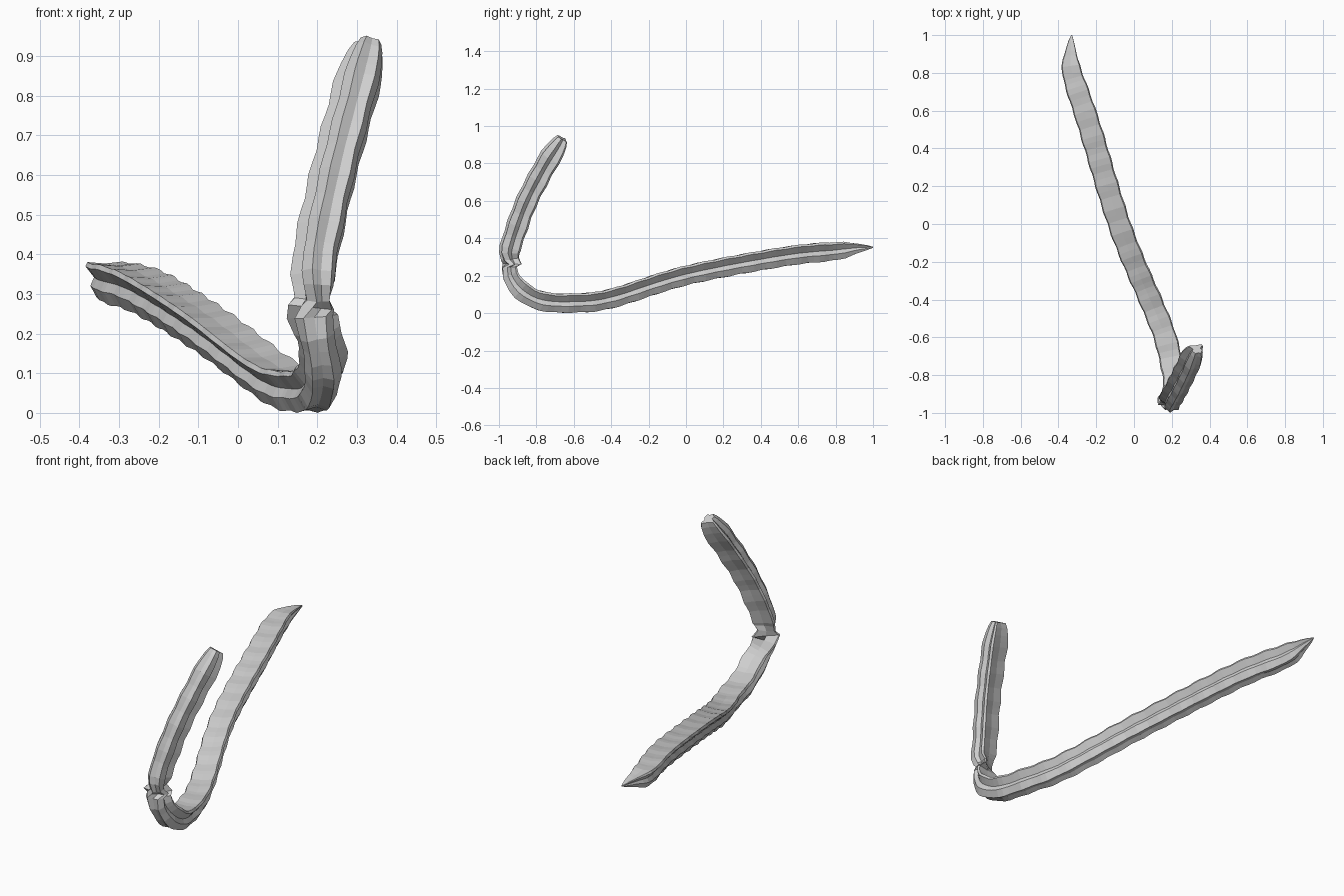
import bpy, bmesh, math
from mathutils import Vector, Matrix

cube = bpy.data.objects.get("Cube")
if cube:
    bpy.data.objects.remove(cube)

# Single flat colour
grey = bpy.data.materials.new("pale_grey")
grey.use_nodes = True
colour = (0.62, 0.62, 0.62, 1)
grey.diffuse_color = colour
grey.node_tree.nodes["Principled BSDF"].inputs["Base Color"].default_value = colour

# Stem path from pointed tip to blunt end: x, y, z, width, depth, twist in degrees
PATH = [
    (-.33, 1.0, .355, .05, .05, 0),
    (-.335, .92, .35, .48, .5, 0),
    (-.327, .8, .335, .88, .93, 0),
    (-.235, .52, .305, 1, 1, 0),
    (-.075, 0, .205, 1, 1, 0),
    (.09, -.4, .082, 1, 1, 0),
    (.165, -.6, .058, 1, 1, 0),
    (.203, -.77, .068, 1, 1, 0),
    (.215, -.88, .125, 1, 1, 0),
    (.2, -.935, .2, .98, .85, 0),
    (.19, -.945, .245, 1.05, .7, 5),
    (.195, -.938, .268, 1.15, .6, 35),
    (.195, -.945, .29, .75, .8, 30),
    (.198, -.948, .325, .88, .9, 18),
    (.203, -.928, .4, .98, .97, 15),
    (.245, -.855, .6, .98, .97, 15),
    (.297, -.75, .8, .98, .97, 15),
    (.32, -.695, .885, .95, .9, 15),
    (.333, -.662, .937, .58, .5, 15),
]
RING_STEP, BUMP_LENGTH, BUMP_SIZE = .033, .132, .045

# Cross-section: broad shallow top, grooved sides, narrower ridged underside
HALF = [(.054, .05), (.06, .038), (.034, .006), (.045, -.018), (.026, -.052)]
SECTION = [Vector(p) for p in
           [(0, .045)] + HALF + [(0, -.044)] + [(-x, y) for x, y in reversed(HALF)]]


def spline(points):
    """Smooth curve through the points, sampled at roughly even steps."""
    pts = [Vector(p) for p in points]
    samples = []
    for i in range(len(pts) - 1):
        b, c = pts[i], pts[i + 1]
        a = pts[max(i - 1, 0)]
        d = pts[min(i + 2, len(pts) - 1)]
        count = max(1, round(math.dist(b[:3], c[:3]) / RING_STEP))
        m, n = (c - a) / 2, (d - b) / 2
        for k in range(count):
            t = k / count
            samples.append(b + m * t + (3 * (c - b) - 2 * m - n) * t ** 2
                           + (2 * (b - c) + m + n) * t ** 3)
    samples.append(pts[-1])
    return samples


# Sweep the section along the path with gentle swellings
bm = bmesh.new()
rings, travelled = [], 0
samples = spline(PATH)
centres = [Vector(s[:3]) for s in samples]
for i, s in enumerate(samples):
    before, after = centres[max(i - 1, 0)], centres[min(i + 1, len(centres) - 1)]
    tangent = (after - before).normalized()
    if i:
        travelled += (centres[i] - before).length
    side = (Vector((1, 0, 0)) - tangent * tangent.x).normalized()
    up = tangent.cross(side)
    swell = 1 + BUMP_SIZE * math.sin(2 * math.pi * travelled / BUMP_LENGTH)
    turn = Matrix.Rotation(math.radians(s[5]), 2)
    ring = []
    for p in SECTION:
        q = turn @ Vector((p.x * s[3], p.y * s[4])) * swell
        ring.append(bm.verts.new(centres[i] + side * q.x + up * q.y))
    rings.append(ring)
for lower, upper in zip(rings, rings[1:]):
    for j in range(len(SECTION)):
        k = (j + 1) % len(SECTION)
        bm.faces.new((lower[j], lower[k], upper[k], upper[j]))

# Closed ends
bm.faces.new(rings[0][::-1])
bm.faces.new(rings[-1])
bmesh.ops.recalc_face_normals(bm, faces=bm.faces)

mesh = bpy.data.meshes.new("bent_stem")
bm.to_mesh(mesh)
bm.free()
mesh.materials.append(grey)
stem = bpy.data.objects.new("bent_stem", mesh)
bpy.context.collection.objects.link(stem)

# Rest the lowest point on the ground
stem.location.z = -min(v.co.z for v in mesh.vertices)
